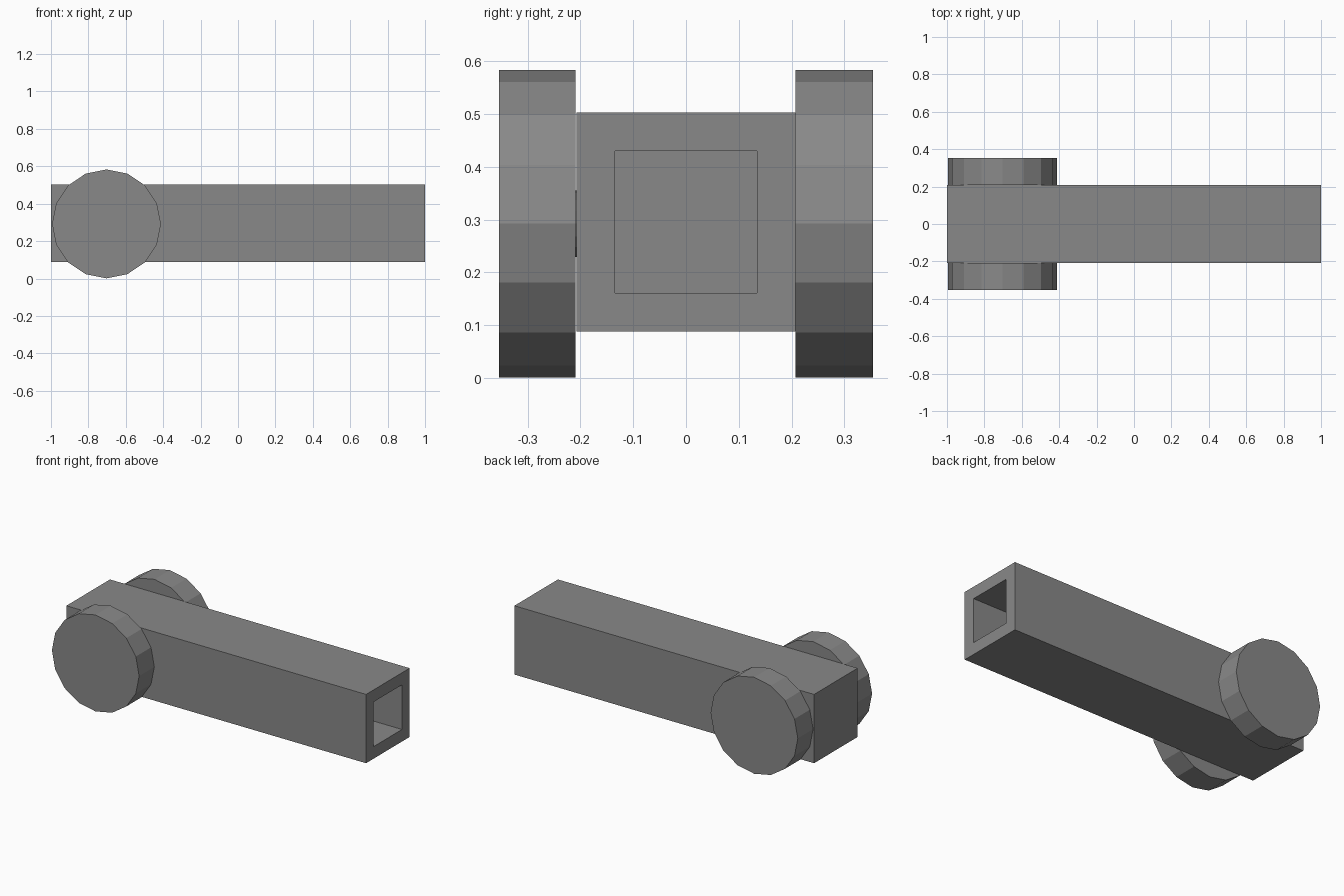
import bpy, bmesh, math
from mathutils import Matrix

if "Cube" in bpy.data.objects:
    bpy.data.objects.remove(bpy.data.objects["Cube"])

grey = bpy.data.materials.new("mid_grey")
grey.diffuse_color = (0.25, 0.25, 0.25, 1)
grey.use_nodes = True
grey.node_tree.nodes["Principled BSDF"].inputs["Base Color"].default_value = grey.diffuse_color
AXLE_X, AXLE_Z = -0.703, 0.292


def finish(name, bm):
    bmesh.ops.recalc_face_normals(bm, faces=bm.faces[:])
    mesh = bpy.data.meshes.new(name)
    bm.to_mesh(mesh)
    bm.free()
    mesh.materials.append(grey)
    obj = bpy.data.objects.new(name, mesh)
    bpy.context.collection.objects.link(obj)


def cylinder(name, radius, y0, y1, sides):
    bm = bmesh.new()
    turn = (Matrix.Translation((AXLE_X, (y0 + y1) / 2, AXLE_Z))
            @ Matrix.Rotation(math.pi / 2, 4, 'X'))
    bmesh.ops.create_cone(bm, cap_ends=True, segments=sides, radius1=radius,
                          radius2=radius, depth=y1 - y0, matrix=turn)
    finish(name, bm)


# Square barrel with a square bore sunk into the +x end
bm = bmesh.new()
bmesh.ops.create_cube(bm, size=1, matrix=Matrix.Translation((0, 0, 0.2955))
                      @ Matrix.Diagonal((2, 0.415, 0.415, 1)))
end = max(bm.faces, key=lambda f: f.calc_center_median().x)
bmesh.ops.inset_region(bm, faces=[end], thickness=0.103)
bore = bmesh.ops.extrude_face_region(bm, geom=[end])
bmesh.ops.translate(bm, vec=(-1.0, 0, 0),
                    verts=[v for v in bore["geom"] if isinstance(v, bmesh.types.BMVert)])
if end.is_valid:
    bmesh.ops.delete(bm, geom=[end], context='FACES_ONLY')
finish("barrel", bm)

# Wheels on both sides
cylinder("front_wheel", 0.291, -0.354, -0.209, 16)
cylinder("back_wheel", 0.291, 0.208, 0.354, 16)

# Axle stubs joining wheels to the barrel
cylinder("front_axle", 0.063, -0.215, -0.2, 16)
cylinder("back_axle", 0.063, 0.2, 0.215, 16)
